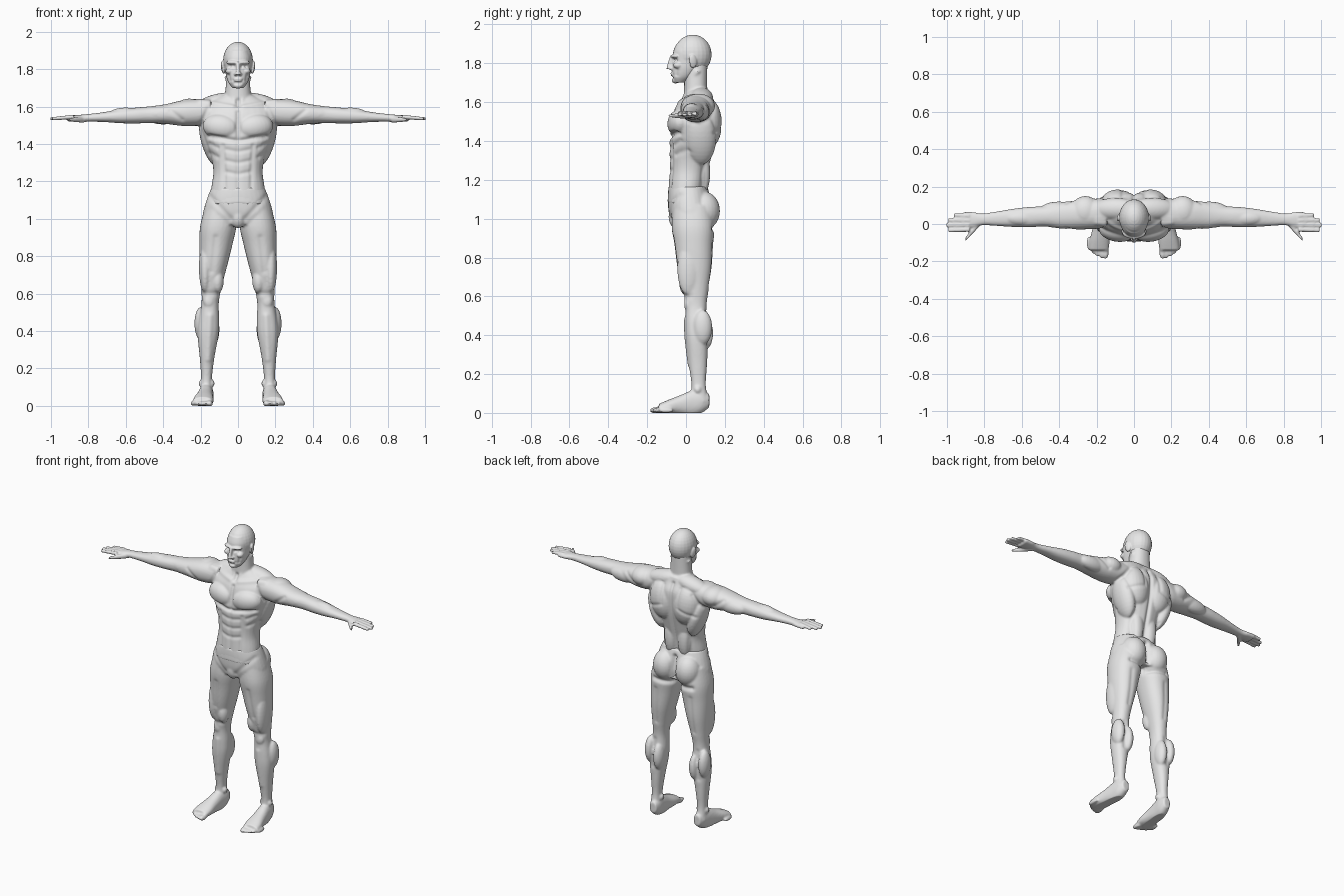
import bpy, bmesh, math
from mathutils import Vector, Matrix, Euler

cube = bpy.data.objects.get("Cube")
if cube:
    bpy.data.objects.remove(cube, do_unlink=True)

X, Y, Z = Vector((1, 0, 0)), Vector((0, 1, 0)), Vector((0, 0, 1))
FRONT, BACK = -1, 1
SOFT, DEEP, RIDGE = .005, .012, -.006

skin = bpy.data.materials.new("grey_skin")
skin.use_nodes = True
tone = (.8, .8, .8, 1)
skin.diffuse_color = tone
skin.node_tree.nodes["Principled BSDF"].inputs["Base Color"].default_value = tone


def spline(points, steps=5):
    """Smooth curve through the given points."""
    points = [Vector(p) for p in points]
    padded = [points[0]] + points + [points[-1]]
    result = []
    for before, start, end, after in zip(padded, padded[1:], padded[2:], padded[3:]):
        leave, arrive = (end - before) / 2, (after - start) / 2
        for i in range(steps):
            t = i / steps
            blend = t * t * (3 - 2 * t)
            result.append(start.lerp(end, blend) + leave * t * (1 - t) ** 2
                          - arrive * t * t * (1 - t))
    return result + [points[-1]]


def loft(bm, u, v, path, stations, sides=32, power=.9):
    """Skin rounded rings along a path; stations hold position and the radii on u and v."""
    def bend(value):
        return math.copysign(abs(value) ** power, value)
    rings = []
    for place, wide, deep in spline(stations):
        centre = Vector(path(place))
        ring = []
        for i in range(sides):
            angle = math.tau * i / sides
            offset = u * wide * bend(math.cos(angle)) + v * deep * bend(math.sin(angle))
            ring.append(bm.verts.new(centre + offset))
        rings.append(ring)
    for low, high in zip(rings, rings[1:]):
        for i in range(sides):
            j = (i + 1) % sides
            bm.faces.new((low[i], low[j], high[j], high[i]))
    bm.faces.new(rings[0][::-1])
    bm.faces.new(rings[-1])


def blob(bm, at, size, tilt=(0, 0, 0)):
    """Ellipsoid used for a muscle or a bony bump."""
    matrix = Matrix.LocRotScale(Vector(at), Euler(tilt), Vector(size))
    bmesh.ops.create_uvsphere(bm, u_segments=24, v_segments=16, radius=1, matrix=matrix)


def mirror(bm):
    """Repeat everything built so far on the other side."""
    copy = bmesh.ops.duplicate(bm, geom=bm.verts[:] + bm.edges[:] + bm.faces[:])["geom"]
    verts = [g for g in copy if isinstance(g, bmesh.types.BMVert)]
    bmesh.ops.scale(bm, vec=(-1, 1, 1), verts=verts)


def sculpt(mesh, width, creases):
    """Press grooves or raise ridges along x, z lines on the front or the back."""
    lines = [(side, Vector(a), Vector(b) - Vector(a), depth) for side, a, b, depth in creases]
    normals = [vert.normal.copy() for vert in mesh.vertices]
    coords = []
    for vert, normal in zip(mesh.vertices, normals):
        point = vert.co.copy()
        flat = Vector((abs(point.x), point.z))
        push = 0
        for side, start, span, depth in lines:
            facing = normal.y * side
            if facing < .1:
                continue
            t = (flat - start).dot(span) / span.length_squared
            gap = (flat - start - span * min(max(t, 0), 1)).length / width
            if gap < 3:
                push += depth * min(facing * 2, 1) * math.exp(-gap * gap)
        point -= normal * push
        point.z = max(point.z, 0)  # flat soles
        coords.extend(point)
    mesh.vertices.foreach_set("co", coords)
    mesh.update()


def finish(bm, name, voxel, width, creases):
    """Fuse the overlapping forms into one smooth skin and add the creases."""
    bmesh.ops.recalc_face_normals(bm, faces=bm.faces)
    rough = bpy.data.meshes.new(name)
    bm.to_mesh(rough)
    bm.free()
    obj = bpy.data.objects.new(name, rough)
    bpy.context.collection.objects.link(obj)
    fuse = obj.modifiers.new("fuse", 'REMESH')
    fuse.mode = 'VOXEL'
    fuse.voxel_size = voxel
    soften = obj.modifiers.new("soften", 'SMOOTH')
    soften.factor = .5
    soften.iterations = 4
    graph = bpy.context.evaluated_depsgraph_get()
    fused = bpy.data.meshes.new_from_object(obj.evaluated_get(graph))
    obj.modifiers.clear()
    obj.data = fused
    bpy.data.meshes.remove(rough)
    fused.name = name
    sculpt(fused, width, creases)
    fused.materials.clear()
    fused.materials.append(skin)
    fused.shade_smooth()


# Arm
bm = bmesh.new()
loft(bm, Y, Z, lambda x: (x, .065 - .05 * x, 1.58 - .05 * x),
     [(.15, .08, .07), (.28, .08, .07), (.39, .07, .052), (.47, .055, .045), (.55, .054, .042),
      (.63, .05, .037), (.72, .04, .026), (.81, .031, .02), (.86, .042, .018), (.91, .046, .014)])
# Fingers and thumb
for i in range(4):
    spread = .05 - .028 * i
    tip = 1.004 - .01 * (i - 2) ** 2
    loft(bm, Y, Z, lambda x: (x, spread * x, 1.62 - .085 * x), [(.88, .012, .012), (tip, .01, .009)])
loft(bm, Y, Z, lambda x: (x, 1 - 1.2 * x, 1.53), [(.82, .02, .016), (.86, .018, .014), (.9, .01, .01)])
# Shoulder, upper arm and forearm muscles
blob(bm, at=(.26, .065, 1.58), size=(.08, .085, .063))
blob(bm, at=(.41, .02, 1.56), size=(.1, .04, .04))
blob(bm, at=(.4, .08, 1.55), size=(.1, .04, .045))
blob(bm, at=(.6, .03, 1.56), size=(.09, .04, .035))
# Chest, side, back, loin and neck muscles
blob(bm, at=(.09, -.035, 1.49), size=(.1, .06, .07), tilt=(0, -.15, .15))
blob(bm, at=(.145, .075, 1.41), size=(.05, .08, .14), tilt=(0, .3, 0))
blob(bm, at=(.085, .115, 1.49), size=(.09, .07, .13), tilt=(0, .15, 0))
blob(bm, at=(.05, .075, 1.24), size=(.05, .05, .13))
blob(bm, at=(.1, .08, 1.62), size=(.13, .06, .05), tilt=(0, .2, 0))
loft(bm, X, Y, lambda z: (.3 * z - .47, .5 * z - .82, z), [(1.6, .012, .012), (1.76, .015, .015)])
mirror(bm)
# Trunk and neck
loft(bm, X, Y, lambda z: (0, .12 * z - .135, z),
     [(1.08, .15, .09), (1.17, .142, .095), (1.25, .132, .1), (1.33, .144, .11), (1.42, .178, .12),
      (1.5, .2, .12), (1.57, .2, .11), (1.62, .16, .08), (1.66, .09, .06)])
loft(bm, X, Y, lambda z: (0, .05, z), [(1.58, .09, .07), (1.66, .07, .06), (1.8, .06, .06)])
finish(bm, "upper_body", .006, .012, [
    # Breastbone, belly line, chest edge and abdomen
    (FRONT, (0, 1.57), (0, 1.42), DEEP), (FRONT, (0, 1.42), (0, 1.16), SOFT),
    (FRONT, (.02, 1.42), (.15, 1.44), DEEP), (FRONT, (.08, 1.39), (.07, 1.16), SOFT),
    *[(FRONT, (.01, z), (.06, z + .01), SOFT) for z in (1.24, 1.3, 1.36)],
    *[(FRONT, (.11, z), (.15, z + .02), SOFT) for z in (1.33, 1.38)],
    # Collar bone, throat pit and shoulder edge
    (FRONT, (.03, 1.6), (.2, 1.63), RIDGE), (FRONT, (0, 1.61), (0, 1.63), DEEP),
    (FRONT, (.16, 1.59), (.2, 1.5), SOFT), (FRONT, (.3, 1.53), (.36, 1.58), SOFT),
    # Spine, shoulder blade and loin
    (BACK, (0, 1.62), (0, 1.15), DEEP), (BACK, (.06, 1.48), (.17, 1.44), SOFT),
    (BACK, (.06, 1.6), (.06, 1.5), SOFT), (BACK, (.15, 1.58), (.21, 1.5), SOFT),
    (BACK, (.09, 1.16), (.1, 1.3), SOFT), (BACK, (.3, 1.54), (.36, 1.59), SOFT)])

# Leg
bm = bmesh.new()
loft(bm, X, Y, lambda z: (.17 - .07 * z * z, .07 - .035 * z, z),
     [(1.07, .085, .1), (.96, .097, .11), (.86, .088, .1), (.75, .073, .09), (.64, .055, .07),
      (.55, .046, .055), (.46, .055, .058), (.38, .056, .058), (.25, .038, .047),
      (.14, .029, .037), (.06, .036, .05)])
# Thigh, knee, calf and ankle forms
blob(bm, at=(.11, .005, .67), size=(.034, .04, .07))
blob(bm, at=(.175, .015, .74), size=(.034, .06, .14))
blob(bm, at=(.155, .01, .56), size=(.03, .02, .04))
blob(bm, at=(.135, .09, .41), size=(.036, .05, .09))
blob(bm, at=(.197, .085, .44), size=(.036, .05, .09))
for x in (.14, .195):
    blob(bm, at=(x, .06, .12), size=(.015, .02, .02))
# Foot and toes
loft(bm, X, Z, lambda y: (.175 - .1 * y, y, .045 + .15 * y),
     [(.12, .024, .035), (.08, .037, .058), (.03, .04, .066), (-.03, .045, .05),
      (-.09, .054, .036), (-.14, .053, .022)])
for i in range(5):
    thick = .013 if i else .017
    blob(bm, at=(.152 + .022 * i, -.15 + .003 * i * i, .013), size=(thick, .038, thick))
# Buttock
blob(bm, at=(.083, .09, 1.04), size=(.08, .085, .1))
mirror(bm)
# Hips
loft(bm, X, Y, lambda z: (0, .15 - .12 * z, z),
     [(1.165, .143, .1), (1.11, .165, .11), (1.03, .187, .115), (.97, .18, .1)])
blob(bm, at=(0, -.05, 1.01), size=(.045, .04, .06))
finish(bm, "lower_body", .0065, .015, [
    # Groin, inner thigh, knee and shin
    (FRONT, (.15, 1.12), (.04, 1), SOFT), (FRONT, (.12, .9), (.14, .72), SOFT),
    (FRONT, (.12, .6), (.19, .6), SOFT), (FRONT, (.15, .48), (.16, .25), RIDGE),
    # Cleft, seat fold, hamstring and calf split
    (BACK, (0, 1.12), (0, .96), DEEP * 2), (BACK, (.02, .94), (.14, .95), DEEP),
    (BACK, (.13, .88), (.14, .65), SOFT), (BACK, (.16, .52), (.17, .34), SOFT)])

# Head: ears, cheekbones, brows and nostrils
bm = bmesh.new()
blob(bm, at=(.08, .035, 1.81), size=(.01, .022, .035), tilt=(.15, .1, .25))
blob(bm, at=(.045, -.04, 1.79), size=(.022, .026, .018))
blob(bm, at=(.03, -.058, 1.836), size=(.034, .017, .011), tilt=(0, 0, .35))
blob(bm, at=(.012, -.076, 1.774), size=(.01, .013, .01))
mirror(bm)
# Skull, jaw, nose, lips and chin
blob(bm, at=(0, .035, 1.845), size=(.08, .097, .102))
loft(bm, X, Y, lambda z: (0, .03 - 1.6 * (1.9 - z) ** 2, z),
     [(1.7, .03, .026), (1.73, .052, .055), (1.77, .065, .075), (1.81, .07, .086),
      (1.86, .073, .093), (1.9, .06, .08)])
loft(bm, X, Y, lambda z: (0, .3 * z - .62, z), [(1.84, .011, .012), (1.8, .01, .014), (1.77, .015, .012)])
blob(bm, at=(0, -.07, 1.742), size=(.027, .014, .013))
blob(bm, at=(0, -.054, 1.714), size=(.025, .02, .018))
finish(bm, "head", .004, .008, [
    # Eye sockets, eyeballs, mouth, chin crease and cheeks
    (FRONT, (.025, 1.815), (.043, 1.815), DEEP), (FRONT, (.032, 1.813), (.036, 1.813), RIDGE),
    (FRONT, (0, 1.742), (.024, 1.741), SOFT), (FRONT, (0, 1.727), (.015, 1.727), SOFT),
    (FRONT, (.05, 1.765), (.045, 1.74), SOFT), (FRONT, (.08, 1.815), (.08, 1.8), SOFT)])
